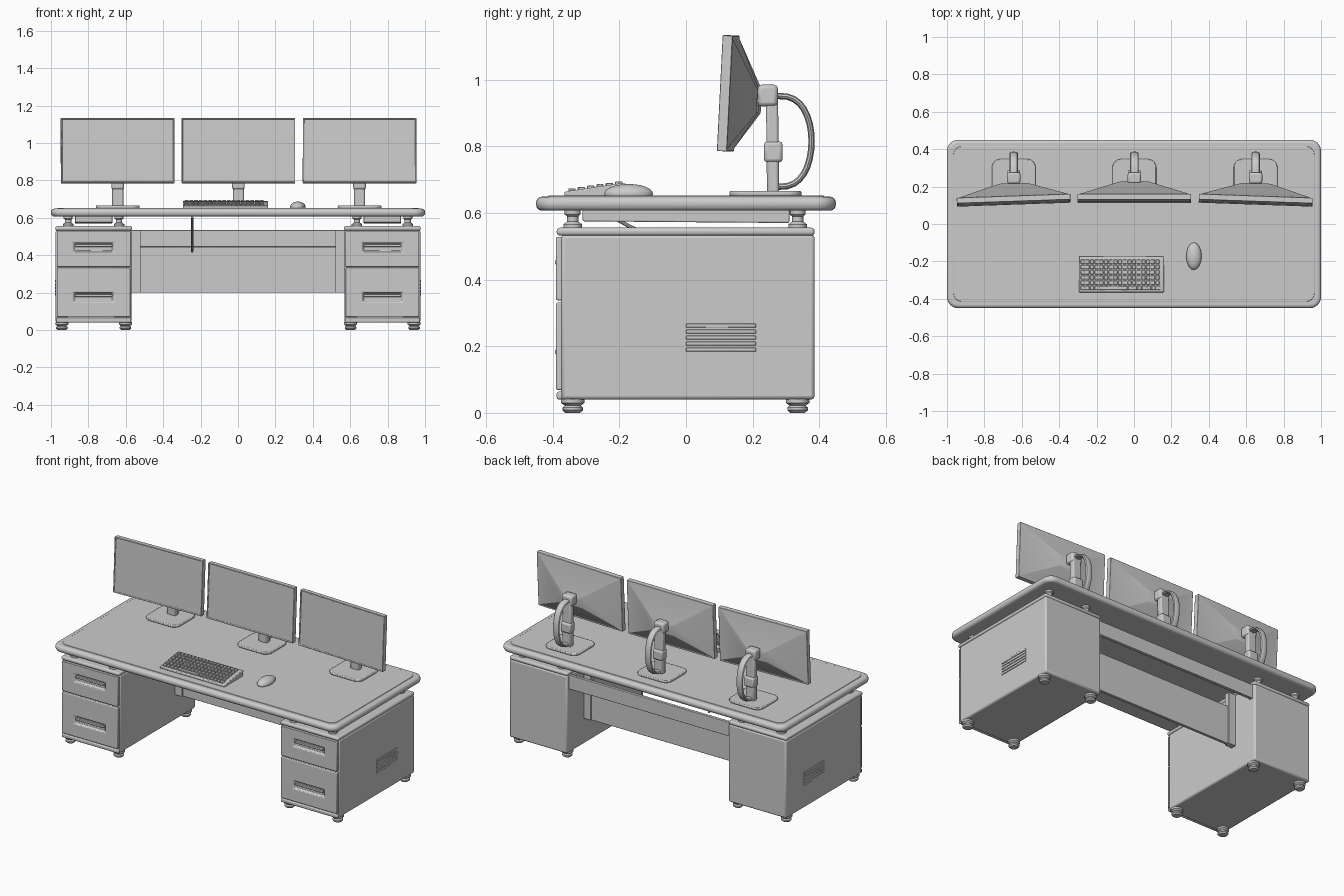
import bpy, bmesh, math
from mathutils import Matrix, Vector

cube = bpy.data.objects.get("Cube")
if cube:
    bpy.data.objects.remove(cube, do_unlink=True)

grey = bpy.data.materials.new("plain_grey")
grey.use_nodes = True
grey.diffuse_color = (0.6, 0.6, 0.6, 1)
grey.node_tree.nodes["Principled BSDF"].inputs["Base Color"].default_value = (0.6, 0.6, 0.6, 1)


def finish(name, bm, matrix=None, bevel=0.0, segments=2):
    """Turn a bmesh into a softly bevelled, smooth shaded object."""
    bmesh.ops.recalc_face_normals(bm, faces=bm.faces)
    mesh = bpy.data.meshes.new(name)
    bm.to_mesh(mesh)
    bm.free()
    if matrix is not None:
        mesh.transform(matrix)
    mesh.materials.append(grey)
    obj = bpy.data.objects.new(name, mesh)
    bpy.context.collection.objects.link(obj)
    if bevel:
        mod = obj.modifiers.new("soft_edges", "BEVEL")
        mod.width, mod.segments, mod.limit_method = bevel, segments, "ANGLE"
    bpy.ops.object.select_all(action="DESELECT")
    bpy.context.view_layer.objects.active = obj
    obj.select_set(True)
    bpy.ops.object.shade_smooth_by_angle(angle=math.radians(35))
    return obj


def add_cuboid(bm, lo, hi):
    lo, hi = Vector(lo), Vector(hi)
    mat = Matrix.Translation((lo + hi) / 2) @ Matrix.Diagonal((*(hi - lo), 1))
    return bmesh.ops.create_cube(bm, size=1, matrix=mat)["verts"]


def box(name, lo, hi, bevel=0.0, corner=0.0, matrix=None, segments=2):
    """Box with optional rounded upright corners and softened edges."""
    bm = bmesh.new()
    add_cuboid(bm, lo, hi)
    if corner:
        upright = [e for e in bm.edges if abs(e.verts[0].co.z - e.verts[1].co.z) > 1e-4]
        bmesh.ops.bevel(bm, geom=upright, offset=corner, segments=6, profile=0.5, affect="EDGES")
    return finish(name, bm, matrix, bevel, segments)


def prism(name, profile, x0, x1, bevel=0.0, matrix=None):
    """Extrude a (y, z) outline along x."""
    bm = bmesh.new()
    face = bm.faces.new([bm.verts.new((x0, y, z)) for y, z in profile])
    new = bmesh.ops.extrude_face_region(bm, geom=[face])["geom"]
    bmesh.ops.translate(bm, vec=(x1 - x0, 0, 0), verts=[v for v in new if isinstance(v, bmesh.types.BMVert)])
    return finish(name, bm, matrix, bevel)


def lathe(name, profile, centre, sides=16):
    """Spin a (radius, z) outline about an upright axis."""
    bm = bmesh.new()
    verts = [bm.verts.new((r, 0, z)) for r, z in profile]
    edges = [bm.edges.new(pair) for pair in zip(verts, verts[1:])]
    bmesh.ops.spin(bm, geom=verts + edges, cent=(0, 0, 0), axis=(0, 0, 1),
                   angle=math.tau, steps=sides)
    bmesh.ops.remove_doubles(bm, verts=bm.verts, dist=0.0001)
    return finish(name, bm, Matrix.Translation(centre))


def drawer(name, cx, z0, z1, grip_z):
    """Drawer front with a sunken finger pull."""
    bm = bmesh.new()
    add_cuboid(bm, (cx - 0.197, -0.39, z0), (cx + 0.197, -0.37, z1))
    front = min(bm.faces, key=lambda f: f.calc_center_median().y)
    for w, h, depth in ((0.11, 0.027, 0), (0.098, 0.019, 0.016)):
        bmesh.ops.inset_individual(bm, faces=[front], thickness=0.004)
        mid = front.calc_center_median()
        for v in front.verts:
            v.co = (cx + math.copysign(w, v.co.x - mid.x), -0.39 + depth,
                    grip_z + math.copysign(h, v.co.z - mid.z))
    finish(name, bm, bevel=0.004)
    box(name + "_pull", (cx - 0.1, -0.393, grip_z + 0.002), (cx + 0.1, -0.377, grip_z + 0.016), 0.003)


# Desk top with rounded rim and a shallow raised field
box("desk_top", (-1, -0.45, 0.607), (1, 0.45, 0.649), 0.018, 0.06, segments=4)
box("desk_field", (-0.965, -0.415, 0.64), (0.965, 0.415, 0.652), 0.002, 0.045)

# Drawer pedestals, castors and spacers
for side, tag in ((-1, "right"), (1, "left")):
    cx = side * 0.772
    box(tag + "_pedestal", (cx - 0.203, -0.375, 0.04), (cx + 0.203, 0.386, 0.535), 0.01)
    box(tag + "_pedestal_lid", (cx - 0.205, -0.388, 0.532), (cx + 0.205, 0.386, 0.556), 0.01, segments=3)
    box(tag + "_pedestal_plinth", (cx - 0.2, -0.388, 0.04), (cx + 0.2, -0.37, 0.064), 0.006)
    drawer(tag + "_upper_drawer", cx, 0.338, 0.528, 0.443)
    drawer(tag + "_lower_drawer", cx, 0.069, 0.331, 0.175)
    for i in range(5):
        z = 0.184 + i * 0.018
        x = side * 0.975
        prism(f"{tag}_vent_slat_{i}", [(0, z), (0.21, z), (0.21, z + 0.012), (0, z + 0.012)],
              x - 0.004, x + 0.004, 0.002)
    for dx in (-0.17, 0.17):
        for y in (-0.34, 0.335):
            lathe(f"{tag}_castor", [(0, 0), (0.022, 0), (0.031, 0.008), (0.031, 0.016),
                                    (0.024, 0.022), (0.035, 0.03), (0.035, 0.042), (0, 0.042)],
                  (cx + dx, y, 0))
            lathe(f"{tag}_spacer", [(0, 0), (0.028, 0), (0.028, 0.012), (0.017, 0.02),
                                    (0.017, 0.036), (0.024, 0.042), (0.024, 0.056), (0, 0.056)],
                  (cx + dx * 0.8, y, 0.554))
    prism(tag + "_support_rail", [(-0.31, 0.61), (-0.31, 0.575), (0.31, 0.57), (0.31, 0.61)],
          cx - 0.1, cx + 0.1, 0.004)
    # Bracket holding the hanging panel
    box(tag + "_panel_bracket", (side * 0.547 - 0.027, 0.18, 0.2), (side * 0.547 + 0.027, 0.215, 0.535), 0.003)

# Panels between the pedestals
box("modesty_panel", (-0.53, 0.19, 0.2), (0.53, 0.208, 0.445), 0.003)
box("rear_strip", (-0.575, 0.345, 0.445), (0.575, 0.365, 0.535), 0.003)


def tube(name, points, radius, stretch=1.0, centre=(0, 0, 0), sides=10):
    """Sweep an oval section along a path lying in the y-z plane."""
    bm = bmesh.new()
    rings = []
    pts = [Vector((0, y, z)) for y, z in points]
    for i, p in enumerate(pts):
        along = (pts[min(i + 1, len(pts) - 1)] - pts[max(i - 1, 0)]).normalized()
        out = along.cross(Vector((1, 0, 0)))
        rings.append([bm.verts.new(p + Vector((math.cos(a) * radius * stretch, 0, 0))
                                   + out * math.sin(a) * radius)
                      for a in (math.tau * k / sides for k in range(sides))])
    for a, b in zip(rings, rings[1:]):
        for k in range(sides):
            bm.faces.new((a[k], a[k - 1], b[k - 1], b[k]))
    bm.faces.new(rings[0])
    bm.faces.new(rings[-1])
    finish(name, bm, Matrix.Translation(centre))


def monitor(tag, cx, cy, yaw):
    """Screen with sunken glass and a pyramid back, on a stand with a cable loop."""
    bm = bmesh.new()
    verts = add_cuboid(bm, (-0.304, 0, -0.174), (0.304, 0.03, 0.174))
    bm.faces.ensure_lookup_table()
    front = min(bm.faces, key=lambda f: f.calc_center_median().y)
    back = max(bm.faces, key=lambda f: f.calc_center_median().y)
    bmesh.ops.inset_individual(bm, faces=[front], thickness=0.008)
    bmesh.ops.inset_individual(bm, faces=[front], thickness=0.002, depth=-0.005)
    bmesh.ops.inset_individual(bm, faces=[back], thickness=0.012)
    bmesh.ops.inset_individual(bm, faces=[back], thickness=0.01)
    for v in back.verts:
        v.co = (math.copysign(0.075, v.co.x), 0.105, math.copysign(0.035, v.co.z) - 0.02)
    pose = (Matrix.Translation((cx, cy, 0.96)) @ Matrix.Rotation(yaw, 4, "Z")
            @ Matrix.Rotation(-0.05, 4, "X"))
    finish(tag + "_screen", bm, pose, 0.002)
    place = Matrix.Translation((cx, 0, 0))
    box(tag + "_stand_base", (-0.117, 0.13, 0.65), (0.117, 0.347, 0.666), 0.005, 0.045, place)
    prism(tag + "_stand_post", [(0.243, 0.66), (0.28, 0.66), (0.276, 0.96), (0.24, 0.96)],
          -0.03, 0.03, 0.008, place)
    box(tag + "_stand_sleeve", (-0.034, 0.234, 0.752), (0.034, 0.29, 0.815), 0.01, 0, place)
    box(tag + "_stand_head", (-0.036, 0.215, 0.92), (0.036, 0.276, 0.985), 0.012, 0, place)
    loop = [(0.27 + 0.107 * math.sin(t) ** 0.7, 0.815 + 0.137 * math.cos(t))
            for t in (math.pi * k / 16 for k in range(1, 16))]
    tube(tag + "_stand_loop", [(0.265, 0.952)] + loop + [(0.265, 0.678)], 0.01, 2.3, (cx, 0, 0))


monitor("right", -0.643, 0.112, 0.035)
monitor("centre", 0.002, 0.122, 0.0)
monitor("left", 0.65, 0.112, -0.035)

# Keyboard: sloping wedge with rows of keys
prism("keyboard_body", [(-0.365, 0.65), (-0.18, 0.65), (-0.17, 0.685), (-0.19, 0.69), (-0.365, 0.664)],
      -0.295, 0.16, 0.004)
bm = bmesh.new()
for row in range(6):
    y = -0.353 + row * 0.028
    z = 0.664 + row * 0.0042
    x = -0.285
    col = 0
    while x < 0.13:
        wide = 0.15 if row == 0 and col == 4 else 0.021
        add_cuboid(bm, (x, y, z), (x + wide, y + 0.022, z + 0.01))
        x += wide + 0.004
        col += 1
finish("keyboard_keys", bm, bevel=0.002, segments=1)

# Mouse: flattened half dome
bm = bmesh.new()
bmesh.ops.create_uvsphere(bm, u_segments=24, v_segments=12, radius=1)
for v in bm.verts:
    v.co.z = max(v.co.z, -0.25)
finish("mouse", bm, Matrix.Translation((0.32, -0.172, 0.658)) @ Matrix.Diagonal((0.041, 0.073, 0.029, 1)))

# Loose cable under the desk top
tube("hanging_cable", [(-0.25, 0.605), (-0.17, 0.56), (-0.02, 0.49), (0.12, 0.42)], 0.006, 1.0, (-0.245, 0, 0))
